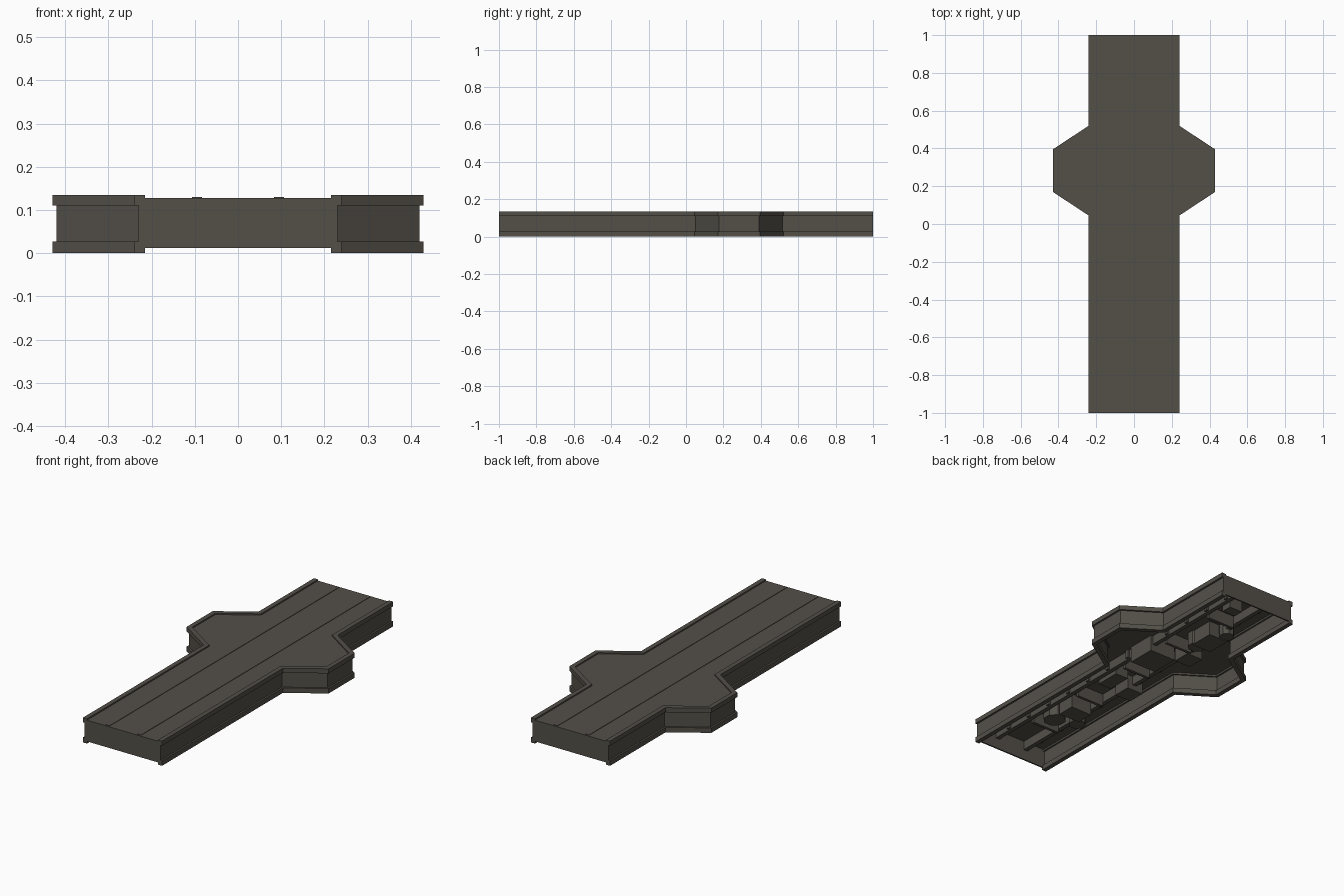
import bpy, bmesh, math
from mathutils import Vector

if "Cube" in bpy.data.objects:
    bpy.data.objects.remove(bpy.data.objects["Cube"])

mat = bpy.data.materials.new("dark warm grey")
mat.diffuse_color = (0.088, 0.080, 0.066, 1)
mat.use_nodes = True
mat.node_tree.nodes["Principled BSDF"].inputs["Base Color"].default_value = mat.diffuse_color

# Right-hand edge of the deck, front to back
EDGE = [Vector(p) for p in [(.24, -1), (.24, .045), (.43, .17), (.43, .395), (.24, .52), (.24, 1)]]


def inset(d):
    """Edge moved inward by d with mitred corners."""
    out = []
    for i, p in enumerate(EDGE):
        dirs = []
        if i > 0:
            dirs.append((p - EDGE[i - 1]).normalized())
        if i < len(EDGE) - 1:
            dirs.append((EDGE[i + 1] - p).normalized())
        norms = [Vector((-t.y, t.x)) for t in dirs]
        m = sum(norms, Vector((0, 0))).normalized()
        out.append(p + m * d / m.dot(norms[0]))
    return out


def prism(bm, pts, z0, z1):
    """Close a flat outline into a solid between two heights."""
    lo = [bm.verts.new((p[0], p[1], z0)) for p in pts]
    hi = [bm.verts.new((p[0], p[1], z1)) for p in pts]
    bm.faces.new(lo[::-1])
    bm.faces.new(hi)
    n = len(pts)
    for i in range(n):
        j = (i + 1) % n
        bm.faces.new((lo[i], lo[j], hi[j], hi[i]))


def rect(x0, x1, y0, y1):
    return [(x0, y0), (x1, y0), (x1, y1), (x0, y1)]


def finish(name, bm, mirror=False):
    bmesh.ops.recalc_face_normals(bm, faces=bm.faces)
    me = bpy.data.meshes.new(name)
    bm.to_mesh(me)
    bm.free()
    me.materials.append(mat)
    ob = bpy.data.objects.new(name, me)
    bpy.context.collection.objects.link(ob)
    if mirror:
        ob.modifiers.new("mirror", 'MIRROR').use_axis[0] = True
    return ob


def edge_strip(name, d0, d1, z0, z1):
    """Band that follows the deck edge on both sides."""
    bm = bmesh.new()
    a, b = inset(d0), inset(d1)
    for i in range(len(a) - 1):
        prism(bm, [a[i], a[i + 1], b[i + 1], b[i]], z0, z1)
    bmesh.ops.remove_doubles(bm, verts=bm.verts, dist=1e-5)
    # drop the inner partitions between neighbouring segments
    inner = [f for f in bm.faces if all(len(e.link_faces) > 2 for e in f.edges)]
    bmesh.ops.delete(bm, geom=inner, context='FACES_ONLY')
    finish(name, bm, True)


# Rails and recessed side walls
edge_strip("top_rail", 0, .025, .11, .135)
edge_strip("bottom_rail", 0, .025, 0, .027)
edge_strip("side_wall", .01, .016, .02, .118)

# Deck plate
bm = bmesh.new()
e = inset(.012)
prism(bm, e + [Vector((-p.x, p.y)) for p in reversed(e)], .12, .128)
finish("deck", bm)

# End walls
bm = bmesh.new()
for s in (-1, 1):
    prism(bm, rect(-.228, .228, *sorted((s, s * .992))), .012, .128)
finish("end_walls", bm)

# Raised strips on the deck, carried below as long girders
bm = bmesh.new()
prism(bm, rect(.083, .107, -.992, .992), .07, .1305)
finish("long_girder", bm, True)

# Underside cross webs
bm = bmesh.new()
for y in (-.72, -.36, .02, .36, .7):
    prism(bm, rect(-.083, .083, y - .008, y + .008), .05, .122)
finish("cross_webs", bm)

# Underside machinery blocks
bm = bmesh.new()
for x, y, w, d, z in [(-.02, -.5, .13, .1, .04), (.04, -.12, .08, .14, .05), (-.1, -.16, .1, .1, .04),
                      (.04, .2, .16, .16, .03), (-.12, .3, .1, .1, .05), (-.08, .52, .12, .14, .04),
                      (.02, .82, .08, .06, .06)]:
    prism(bm, rect(x - w / 2, x + w / 2, y - d / 2, y + d / 2), z, .122)
finish("machinery_blocks", bm)

# Eight-sided tanks
bm = bmesh.new()
for x, y, r in [(.02, -.62, .06), (-.1, -.58, .045), (-.06, .44, .05), (-.11, .62, .04)]:
    prism(bm, [(x + r * math.cos(math.pi * (k + .5) / 4), y + r * math.sin(math.pi * (k + .5) / 4))
               for k in range(8)], .045, .122)
finish("tanks", bm)

# Vertical ribs along the inside of the girders
bm = bmesh.new()
for k in range(12):
    y = -.88 + k * .16
    prism(bm, rect(.107, .118, y - .01, y + .01), .075, .122)
finish("girder_ribs", bm, True)
